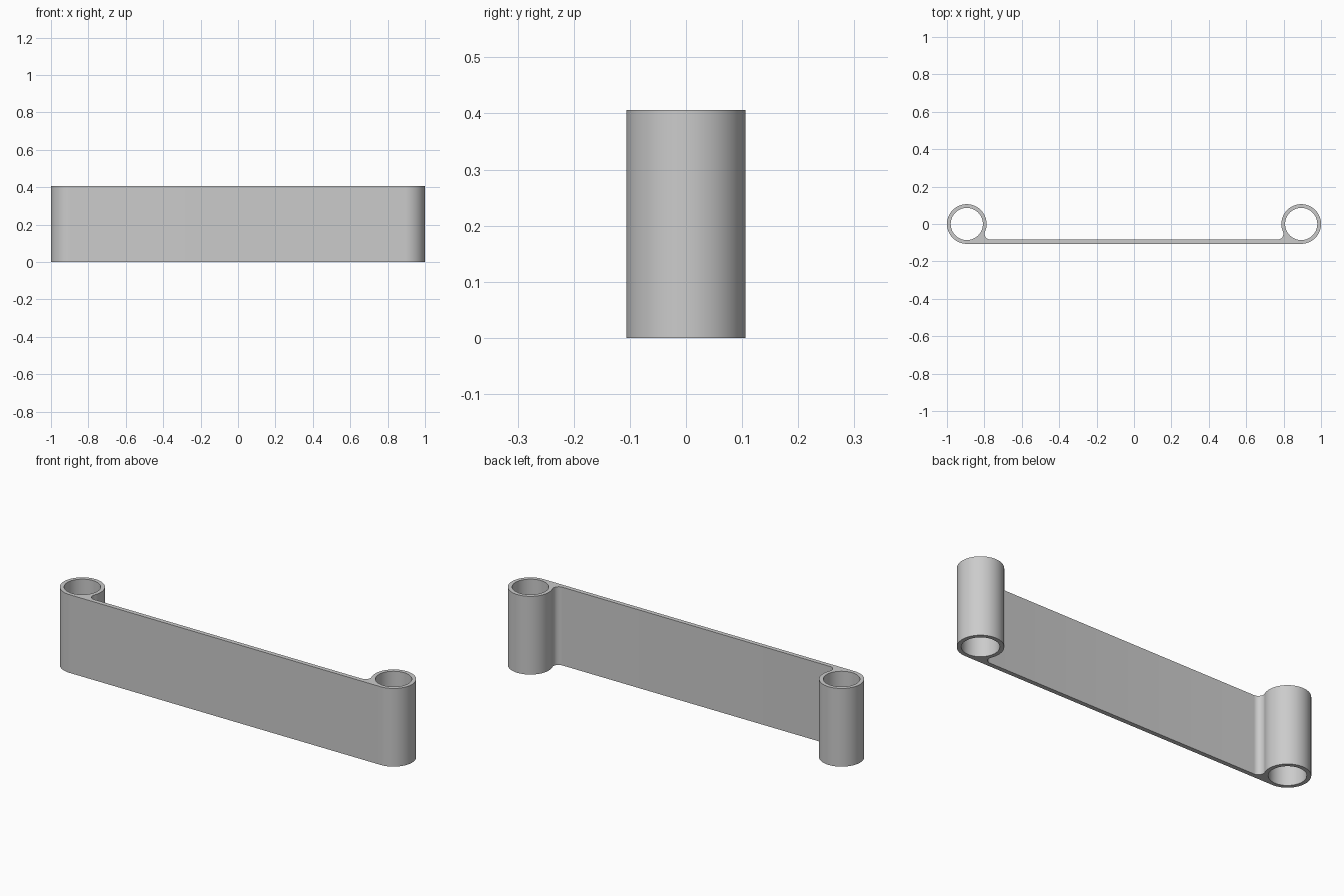
import bpy, bmesh
from math import sin, cos, pi, atan2, sqrt

cube = bpy.data.objects.get("Cube")
if cube:
    bpy.data.objects.remove(cube, do_unlink=True)

HEIGHT = 0.406
OUTER, INNER = 0.106, 0.086
CENTRE = 1 - OUTER          # distance of each sleeve from the middle
PLATE_BACK = -0.083         # rear surface of the thin strap
FILLET = 0.03


def arc(cx, cy, r, start, end, steps):
    angles = [start + (end - start) * i / steps for i in range(steps + 1)]
    return [(cx + r * cos(a), cy + r * sin(a)) for a in angles]


# Right half of the outline: sleeve wall, then the fillet onto the strap
fillet_y = PLATE_BACK + FILLET
fillet_x = CENTRE - sqrt((OUTER + FILLET) ** 2 - fillet_y ** 2)
touch = atan2(fillet_y, fillet_x - CENTRE) % (2 * pi)
half = arc(CENTRE, 0, OUTER, -pi / 2, touch, 72)
half += arc(fillet_x, fillet_y, FILLET, touch - pi, -pi / 2, 12)[1:]
outline = half + [(-x, y) for x, y in reversed(half)]
holes = [arc(s * CENTRE, 0, INNER, 0, 2 * pi, 96)[:-1] for s in (1, -1)]

# Fill the profile and extrude it upwards
bm = bmesh.new()
edges = []
for loop in [outline] + holes:
    verts = [bm.verts.new((x, y, 0)) for x, y in loop]
    edges += [bm.edges.new((v, verts[i - 1])) for i, v in enumerate(verts)]
bmesh.ops.triangle_fill(bm, edges=edges, use_beauty=True, normal=(0, 0, 1))
result = bmesh.ops.extrude_face_region(bm, geom=bm.faces[:], use_keep_orig=True)
top = [g for g in result["geom"] if isinstance(g, bmesh.types.BMVert)]
bmesh.ops.translate(bm, verts=top, vec=(0, 0, HEIGHT))
bmesh.ops.recalc_face_normals(bm, faces=bm.faces[:])
mesh = bpy.data.meshes.new("strap_with_sleeves")
bm.to_mesh(mesh)
bm.free()

# Plain grey finish
grey = bpy.data.materials.new("plain_grey")
grey.use_nodes = True
colour = (0.6, 0.6, 0.6, 1)
grey.diffuse_color = colour
grey.node_tree.nodes["Principled BSDF"].inputs["Base Color"].default_value = colour
mesh.materials.append(grey)

strap = bpy.data.objects.new("strap_with_sleeves", mesh)
bpy.context.collection.objects.link(strap)
bpy.context.view_layer.objects.active = strap
strap.select_set(True)
bpy.ops.object.shade_smooth_by_angle(angle=pi / 6)
